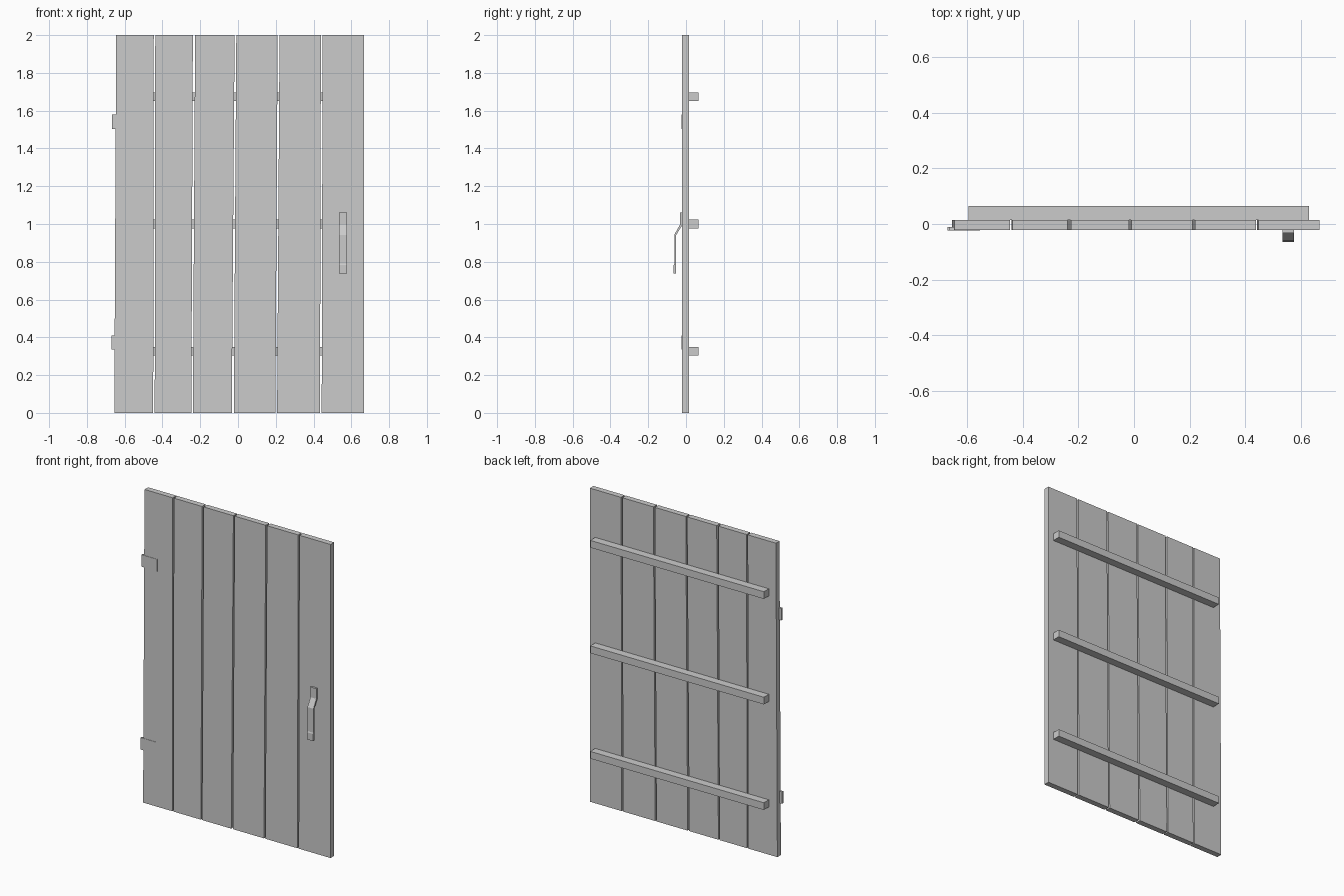
import bpy

if "Cube" in bpy.data.objects:
    bpy.data.objects.remove(bpy.data.objects["Cube"])

FRONT, BACK = -0.021, 0.015   # plank faces in y


def prism(name, profile, axis, lo, hi):
    """Extrude a closed 2D profile along an axis ('x' takes y,z points; 'y' takes x,z; 'z' takes x,y)."""
    place = {'x': lambda p, t: (t, p[0], p[1]),
             'y': lambda p, t: (p[0], t, p[1]),
             'z': lambda p, t: (p[0], p[1], t)}[axis]
    n = len(profile)
    verts = [place(p, t) for t in (lo, hi) for p in profile]
    faces = [tuple(range(n))[::-1], tuple(range(n, 2 * n))]
    faces += [(i, (i + 1) % n, n + (i + 1) % n, n + i) for i in range(n)]
    if axis == 'y':
        faces = [f[::-1] for f in faces]
    mesh = bpy.data.meshes.new(name)
    mesh.from_pydata(verts, [], faces)
    obj = bpy.data.objects.new(name, mesh)
    bpy.context.collection.objects.link(obj)
    return obj


# Uneven planks: left/right edge at the bottom, left/right edge at the top
planks = [(-0.655, -0.449, -0.645, -0.446),
          (-0.441, -0.247, -0.438, -0.239),
          (-0.239, -0.033, -0.227, -0.018),
          (-0.022, 0.198, -0.009, 0.210),
          (0.207, 0.434, 0.220, 0.439),
          (0.443, 0.668, 0.448, 0.668)]
for i, (bl, br, tl, tr) in enumerate(planks, 1):
    prism(f"plank_{i}", [(bl, 0), (br, 0), (tr, 2), (tl, 2)], 'y', FRONT, BACK)

# Cross battens on the back
for name, z in (("bottom", 0.327), ("middle", 1.0), ("top", 1.673)):
    prism(f"batten_{name}",
          [(BACK, z - 0.023), (0.065, z - 0.023), (0.065, z + 0.023), (BACK, z + 0.023)],
          'x', -0.595, 0.63)

# Hinge leaves, curled back at the outer edge
for name, x, z in (("lower", -0.671, 0.335), ("upper", -0.666, 1.503)):
    leaf = [(x, -0.023), (x + 0.112, -0.023), (x + 0.112, -0.017),
            (x + 0.018, -0.017), (x + 0.018, -0.010), (x, -0.010)]
    prism(f"hinge_{name}", leaf, 'z', z, z + 0.076)

# Bent strap handle, fixed at its top end
handle = [(FRONT, 1.06), (-0.033, 1.06), (-0.033, 0.995), (-0.062, 0.943),
          (-0.062, 0.79), (-0.065, 0.783), (-0.065, 0.738), (-0.054, 0.738),
          (-0.053, 0.94), (FRONT, 0.992)]
prism("handle", handle, 'x', 0.534, 0.576)
